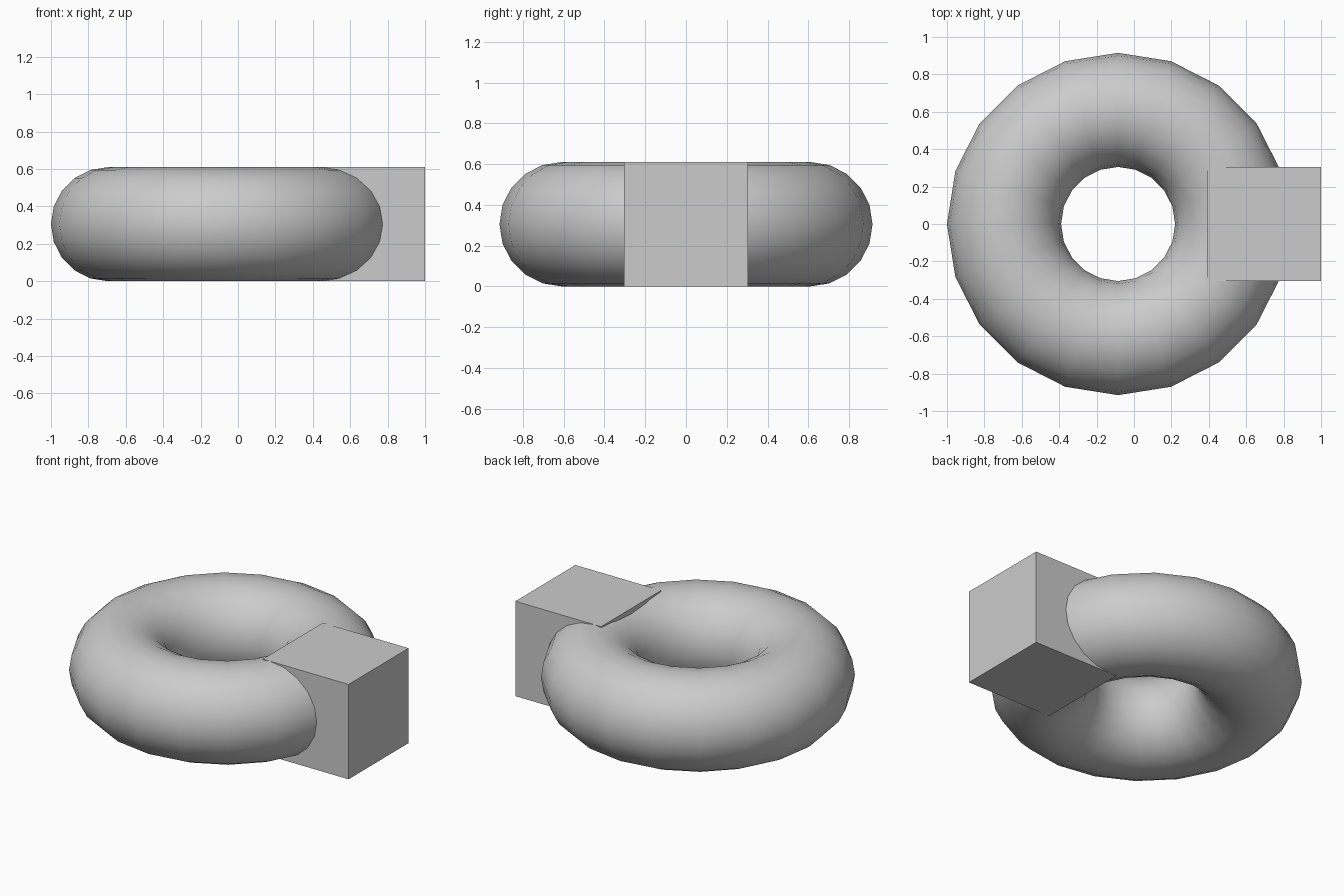
import bpy

if "Cube" in bpy.data.objects:
    bpy.data.objects.remove(bpy.data.objects["Cube"])

U = 0.305  # tube radius, also half the block's side

# Smooth ring lying flat
bpy.ops.mesh.primitive_torus_add(
    major_radius=2 * U, minor_radius=U,
    major_segments=20, minor_segments=20,
    location=(3 * U - 1, 0, U))
ring = bpy.context.object
ring.name = "ring"
bpy.ops.object.shade_smooth()

# Flat-sided block set into the right side of the ring
bpy.ops.mesh.primitive_cube_add(size=2 * U, location=(1 - U, 0, U))
bpy.context.object.name = "block"
